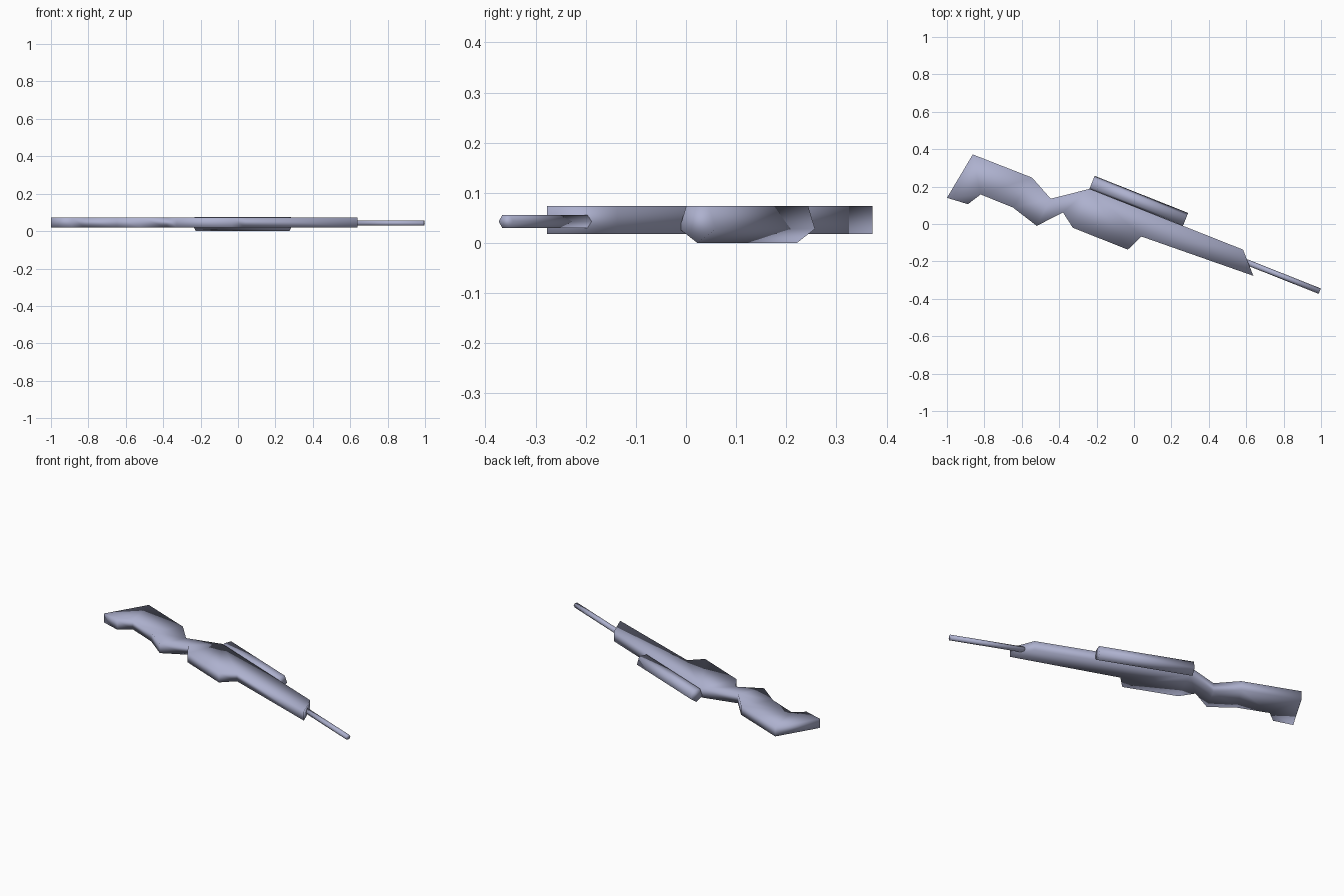
import bpy, bmesh, math
from mathutils import Vector

cube = bpy.data.objects.get("Cube")
if cube:
    bpy.data.objects.remove(cube, do_unlink=True)

# Single flat colour
COLOUR = (0.42, 0.44, 0.62, 1.0)
metal = bpy.data.materials.new("pale_blue_grey")
metal.diffuse_color = COLOUR
metal.use_nodes = True
metal.node_tree.nodes["Principled BSDF"].inputs["Base Color"].default_value = COLOUR


def prism(name, ring, offset):
    """Closed prism, smooth all over: a profile ring extruded along an offset."""
    bm = bmesh.new()
    start = bm.faces.new([bm.verts.new(p) for p in ring])
    new = bmesh.ops.extrude_face_region(bm, geom=[start], use_keep_orig=True)["geom"]
    bmesh.ops.translate(bm, vec=offset, verts=[g for g in new if isinstance(g, bmesh.types.BMVert)])
    bmesh.ops.recalc_face_normals(bm, faces=bm.faces)
    bmesh.ops.triangulate(bm, faces=[f for f in bm.faces if len(f.verts) > 4])
    for f in bm.faces:
        f.smooth = True
    mesh = bpy.data.meshes.new(name)
    bm.to_mesh(mesh)
    bm.free()
    mesh.materials.append(metal)
    obj = bpy.data.objects.new(name, mesh)
    bpy.context.collection.objects.link(obj)
    return obj


def rod(name, a, b, radius, sides, turn):
    """Many-sided rod from a to b; turn is the angle of its first corner."""
    a, b = Vector(a), Vector(b)
    side = (b - a).cross(Vector((0, 0, 1))).normalized()
    ring = []
    for i in range(sides):
        t = turn + i * math.tau / sides
        ring.append(a + side * radius * math.cos(t) + Vector((0, 0, radius * math.sin(t))))
    return prism(name, ring, b - a)


# Stock and body, lying flat on its side
OUTLINE = [(-1.0, 0.14), (-0.862, 0.372), (-0.545, 0.248), (-0.445, 0.135),
           (-0.237, 0.188), (0.583, -0.137), (0.638, -0.277), (0.04, -0.067),
           (-0.033, -0.137), (-0.327, -0.02), (-0.38, 0.062), (-0.52, -0.01),
           (-0.647, 0.088), (-0.82, 0.158), (-0.888, 0.106)]
prism("stock_and_body", [(x, y, 0.018) for x, y in OUTLINE], Vector((0, 0, 0.056)))

# Five-sided sight tube along the top edge, one corner down
rod("sight_tube", (-0.225, 0.221, 0.041), (0.275, 0.023, 0.041), 0.041, 5, -math.pi / 2)
# Thin six-sided barrel
rod("barrel", (0.60, -0.203, 0.043), (0.993, -0.359, 0.043), 0.0155, 6, 0)
